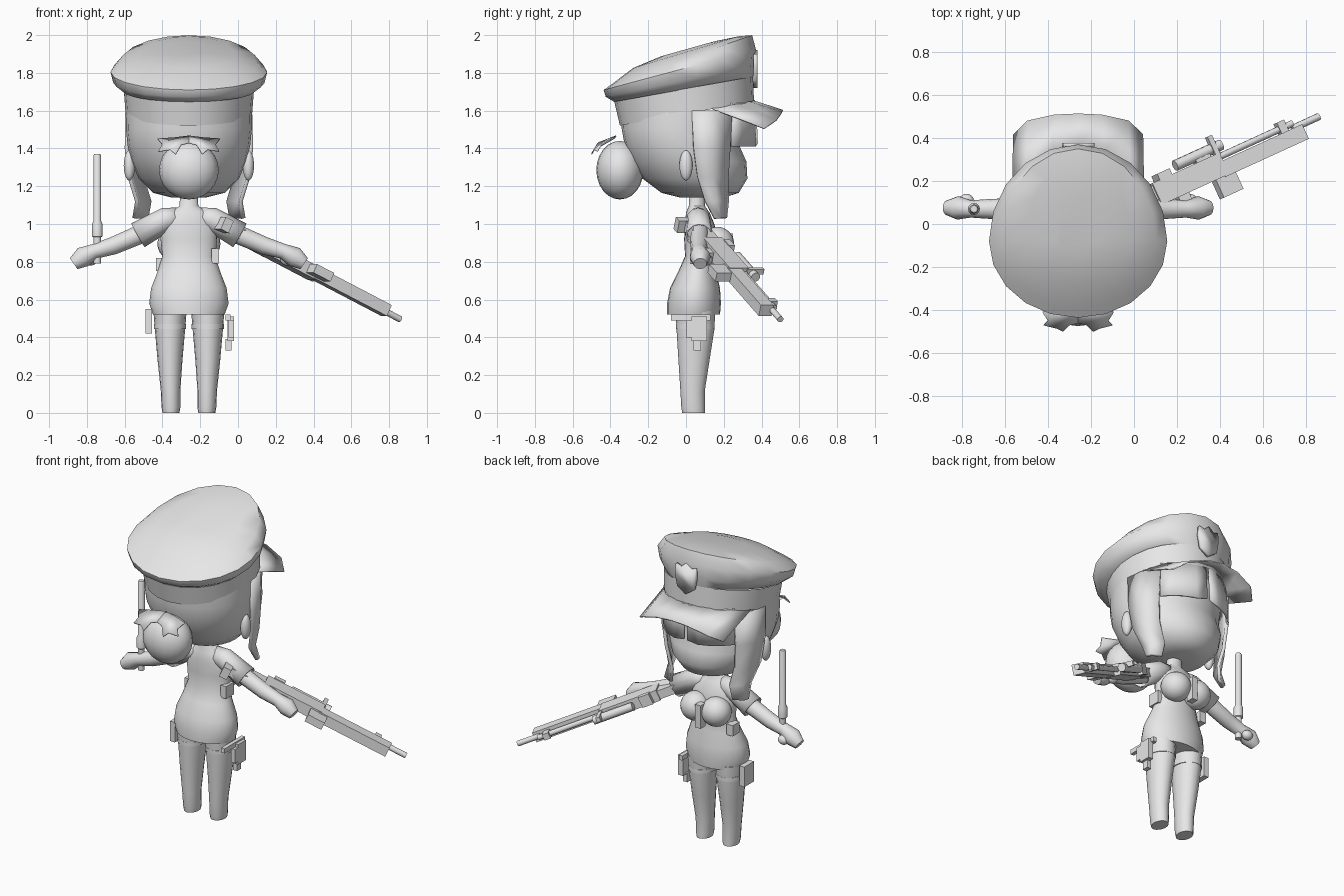
import bpy, bmesh, math
from mathutils import Vector, Matrix

cube = bpy.data.objects.get("Cube")
if cube:
    bpy.data.objects.remove(cube, do_unlink=True)

CX = -0.26  # body centre line
grey = bpy.data.materials.new("plain_grey")
grey.use_nodes = True
grey.diffuse_color = (0.8, 0.8, 0.8, 1)
for node in grey.node_tree.nodes:
    if node.type == 'BSDF_PRINCIPLED':
        node.inputs["Base Color"].default_value = grey.diffuse_color


def finish(name, bm, angle=40, thick=0):
    bmesh.ops.recalc_face_normals(bm, faces=bm.faces[:])
    mesh = bpy.data.meshes.new(name)
    bm.to_mesh(mesh)
    bm.free()
    mesh.materials.append(grey)
    ob = bpy.data.objects.new(name, mesh)
    bpy.context.collection.objects.link(ob)
    if thick:
        mod = ob.modifiers.new("thickness", 'SOLIDIFY')
        mod.thickness, mod.offset = thick, 0
    bpy.ops.object.select_all(action='DESELECT')
    ob.select_set(True)
    bpy.context.view_layer.objects.active = ob
    bpy.ops.object.shade_smooth_by_angle(angle=math.radians(angle))
    return ob


def skin(name, rows, closed=True, caps=True, thick=0, angle=40):
    """Join rows of points into a surface."""
    bm = bmesh.new()
    vs = [[bm.verts.new(p) for p in row] for row in rows]
    n = len(rows[0])
    for a, b in zip(vs, vs[1:]):
        for i in range(n if closed else n - 1):
            j = (i + 1) % n
            bm.faces.new((a[i], a[j], b[j], b[i]))
    if closed and caps:
        bm.faces.new(vs[0])
        bm.faces.new(vs[-1])
    return finish(name, bm, angle, thick)


def oval(hx, back, front, z, slope=0.0, yc=None, x=CX, n=24):
    """Egg-shaped ring lying in a plane tilted along y."""
    yc = (back + front) / 2 if yc is None else yc
    ring = []
    for i in range(n):
        a = math.tau * i / n
        c = math.cos(a)
        y = yc + c * ((front - yc) if c > 0 else (yc - back))
        ring.append((x + hx * math.sin(a), y, z + slope * y))
    return ring


def tube(name, path, n=12, caps=True, thick=0):
    """Path of (point, radius)."""
    pts = [Vector(p) for p, r in path]
    rows = []
    for i, (p, r) in enumerate(path):
        d = (pts[min(i + 1, len(pts) - 1)] - pts[max(i - 1, 0)]).normalized()
        u = d.orthogonal().normalized() if abs(d.y) > .9 else d.cross(Vector((0, 1, 0))).normalized()
        v = d.cross(u)
        rows.append([pts[i] + r * (u * math.cos(math.tau * k / n) + v * math.sin(math.tau * k / n))
                     for k in range(n)])
    return skin(name, rows, True, caps, thick)


def ball(name, loc, size):
    bm = bmesh.new()
    m = Matrix.Translation(loc) @ Matrix.Diagonal((*size, 1))
    bmesh.ops.create_uvsphere(bm, u_segments=20, v_segments=12, radius=1, matrix=m)
    return finish(name, bm, 60)


def box(name, lo, hi, frame=Matrix()):
    bm = bmesh.new()
    lo, hi = Vector(lo), Vector(hi)
    m = frame @ Matrix.Translation((lo + hi) / 2) @ Matrix.Diagonal((*(hi - lo), 1))
    bmesh.ops.create_cube(bm, size=1, matrix=m)
    return finish(name, bm)


def plate(name, pts, thick):
    bm = bmesh.new()
    bm.faces.new([bm.verts.new(p) for p in pts])
    return finish(name, bm, 30, thick)


# Cap: crown, band, visor and shield badge
crown = [(.345, -.38, .355, 1.715, .18), (.40, -.425, .365, 1.763, .21),
         (.415, -.436, .37, 1.826, .267), (.365, -.395, .35, 1.877, .35),
         (.25, -.28, .28, 1.91, .30), (.1, -.13, .15, 1.925, .28)]
skin("cap_crown", [oval(*r, yc=-.08, n=20) for r in crown], angle=55)
skin("cap_band", [oval(.335, -.35, .36, 1.584, .18), oval(.345, -.38, .355, 1.717, .18)], caps=False)
outer = [(.30, .415, 1.505), (.235, .48, 1.55), (.11, .508, 1.59), (0, .513, 1.6)]
inner = [(.305, .14, 1.61), (.24, .25, 1.63), (.12, .335, 1.645), (0, .36, 1.65)]
both = lambda h: [(CX - x, y, z) for x, y, z in h] + [(CX + x, y, z) for x, y, z in h[-2::-1]]
skin("cap_visor", [both(inner), both(outer)], closed=False, thick=.008)
shield = [(0, 1.72), (.06, 1.76), (.075, 1.84), (.07, 1.9), (.035, 1.89), (0, 1.92)]
shield += [(-x, z) for x, z in shield[-2:0:-1]]
plate("cap_badge", [(CX + x, .368, z) for x, z in shield], .02)

# Head with hair shell
head = [(.09, -.03, .2, 1.14), (.19, -.13, .28, 1.165), (.265, -.23, .325, 1.24),
        (.305, -.29, .32, 1.33), (.325, -.325, .28, 1.42), (.333, -.34, .29, 1.5),
        (.335, -.345, .33, 1.6)]
skin("head", [oval(*r) for r in head], angle=60)

# Fringe, side locks and ears
for s, side in ((-1, "right"), (1, "left")):
    rows = []
    for z, grow in ((1.64, 0), (1.52, .01), (1.41, .015)):
        rows.append([(CX + s * (.325 + grow) * math.sin(math.radians(a)),
                      (.36 + grow) * math.cos(math.radians(a)), z + (.015 if a == 2 else 0))
                     for a in (2, 14, 26, 38, 50)])
    skin("fringe_" + side, rows, closed=False, thick=.012)
    lock = [(1.6, .325, .03, .24), (1.4, .33, .04, .23), (1.25, .315, .06, .22),
            (1.12, .275, .10, .22), (1.03, .29, .15, .21)]
    rows = [[(CX + s * d, y0, z), (CX + s * (d - .01), (y0 + y1) / 2, z),
             (CX + s * (d - .07), y1, z)] for z, d, y0, y1 in lock]
    skin("side_lock_" + side, rows, closed=False, thick=.02)
    ball("ear_" + side, (CX + s * .315, .0, 1.31), (.03, .035, .08))

# Hair bun with pointed ribbon
ball("hair_bun", (CX, -.35, 1.285), (.158, .125, .155))
for s, side in ((-1, "right"), (1, "left")):
    ribbon = [(0, -.37, 1.465), (.08, -.38, 1.455), (.165, -.41, 1.45), (.14, -.45, 1.42),
              (.16, -.47, 1.385), (.10, -.485, 1.395), (.07, -.50, 1.37), (.04, -.47, 1.42),
              (0, -.46, 1.43)]
    plate("ribbon_" + side, [(CX + s * x, y, z) for x, y, z in ribbon], .008)

# Dress, neck, bust and tie
torso = [(.19, -.10, .18, .52), (.21, -.10, .185, .58), (.20, -.085, .18, .66),
         (.165, -.04, .16, .75), (.14, -.005, .15, .83), (.15, -.01, .17, .92),
         (.15, -.005, .15, 1.0), (.11, .0, .125, 1.06), (.05, .015, .1, 1.095),
         (.045, .02, .1, 1.18)]
skin("dress", [oval(*r) for r in torso], angle=50)
box("tie", (CX - .02, .2, .8), (CX + .02, .25, .95))

for s, side in ((-1, "right"), (1, "left")):
    at = lambda d, y, z: (CX + s * d, y, z)
    ball("bust_" + side, at(.075, .165, .895), (.092, .09, .09))
    # Arms with open short sleeves
    tube("sleeve_" + side, [(at(.04, .065, 1.04), .045), (at(.12, .065, 1.025), .06),
                            (at(.27, .07, .94), .068)], caps=False, thick=.008)
    tube("arm_" + side, [(at(.1, .065, 1.02), .045), (at(.27, .07, .94), .05),
                         (at(.4, .07, .885), .047), (at(.5, .07, .855), .04),
                         (at(.56, .075, .825), .055), (at(.61, .075, .79), .035)])
    ball("thumb_" + side, at(.52, .11, .81), (.035, .03, .03))
    # Legs with pointed feet and stocking tops
    leg = [(.045, -.02, .1, .0, .095), (.05, -.025, .1, .03, .095), (.052, -.03, .1, .12, .097),
           (.066, -.04, .125, .28, .1), (.08, -.05, .15, .44, .1), (.088, -.055, .155, .54, .1)]
    skin("leg_" + side, [oval(hx, b, f, z, x=CX + s * d, n=16) for hx, b, f, z, d in leg])
    skin("stocking_top_" + side, [oval(.086, -.052, .152, z, x=CX + s * .1, n=16)
                                  for z in (.445, .47)])

# Hip holster with pistol, pouches and belt radio
box("holster_strap", (-.065, -.08, .49), (-.04, .13, .52))
box("holster", (-.055, .03, .38), (-.02, .11, .51))
box("pistol_grip", (-.05, .0, .4), (-.02, .04, .49))
box("pistol_muzzle", (-.065, .04, .33), (-.035, .08, .39))
box("thigh_pouch", (-.49, .0, .42), (-.455, .1, .55))
box("belt_pouch", (-.435, .07, .75), (-.39, .14, .82))
box("belt_radio", (-.14, .02, .79), (-.1, .1, .87))

# Baton held in the right hand
B = (-.745, .07)
tube("baton", [((*B, z), r) for z, r in ((.79, .02), (.93, .02), (.935, .028), (1.0, .028),
                                        (1.015, .021), (1.36, .021), (1.37, .016))])

# Rifle lying on its side: local x along barrel, y across, z thin
rear, tip = Vector((-.125, .05, 1.01)), Vector((.86, .5, .495))
a = (tip - rear).normalized()
w = Vector((-a.y, a.x, 0)).normalized()
t = a.cross(w)
gun = Matrix((a, w, t)).transposed().to_4x4()
gun.translation = rear
L = (tip - rear).length
for name, lo, hi in (
        ("stock_plate", (0, -.12, -.04), (.05, .04, .03)),
        ("stock", (.03, -.08, -.03), (.28, .03, .025)),
        ("receiver", (.26, -.07, -.035), (.64, .04, .035)),
        ("trigger_grip", (.36, -.15, -.02), (.42, -.06, .02)),
        ("magazine", (.57, -.16, -.025), (.68, -.06, .025)),
        ("handguard", (.62, -.075, -.032), (1.09, .0, .032)),
        ("rear_sight", (.30, .035, -.03), (.37, .07, .04)),
        ("scope_mount", (.52, .03, -.02), (.60, .08, .02)),
        ("charging_handle", (.62, .03, .0), (.645, .13, .03)),
        ("front_sight", (.98, .0, -.02), (1.02, .055, .02))):
    box("rifle_" + name, lo, hi, gun)
for name, s0, s1, y, r in (("barrel", 1.05, L, 0, .017), ("gas_tube", .58, 1.06, .022, .016),
                           ("scope", .42, .68, .07, .026)):
    tube("rifle_" + name, [(gun @ Vector((s0, y, 0)), r), (gun @ Vector((s1, y, 0)), r)], n=10)
